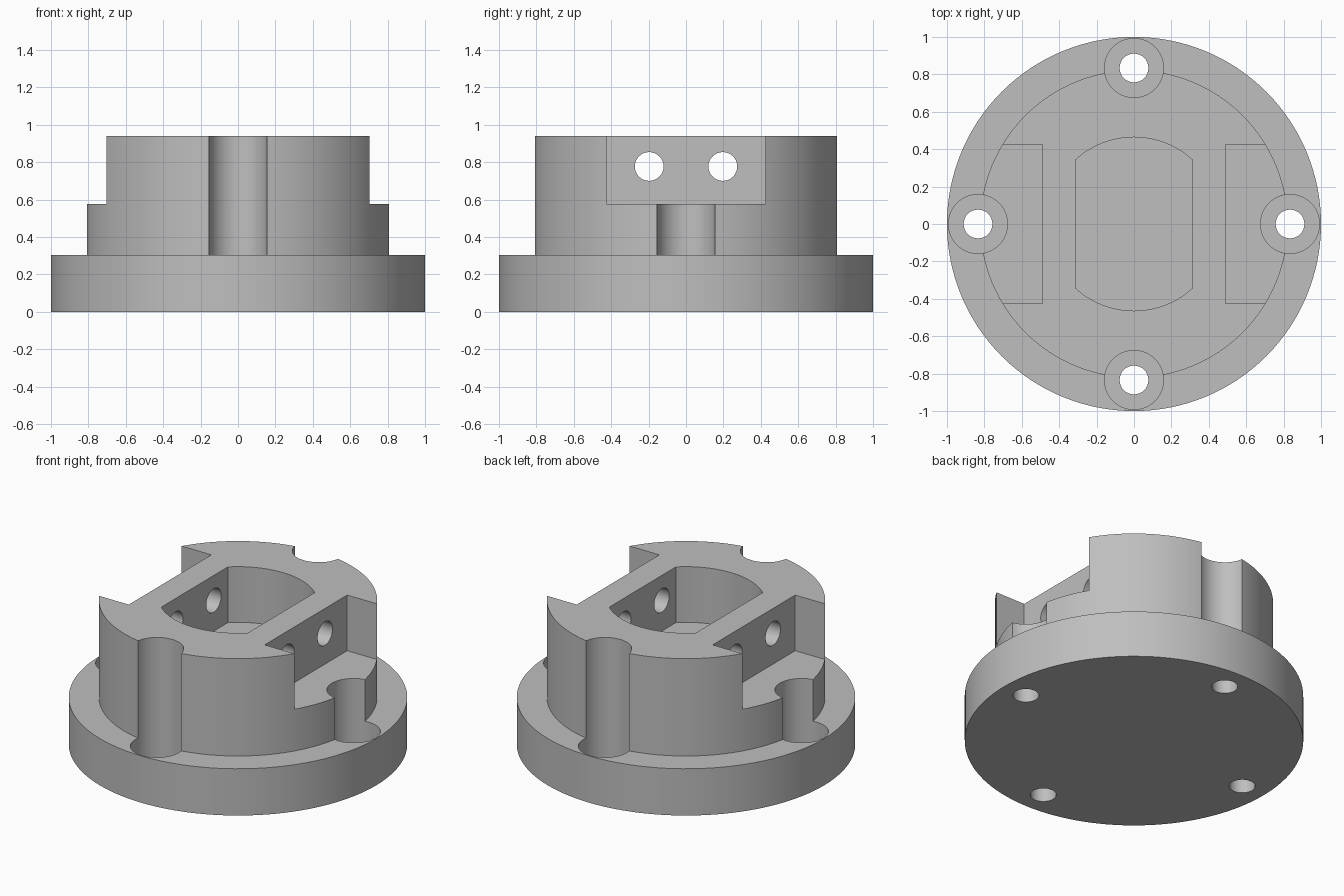
import bpy, bmesh, math

if "Cube" in bpy.data.objects:
    bpy.data.objects.remove(bpy.data.objects["Cube"], do_unlink=True)

TOP, FLANGE_TOP, STEP, BORE_FLOOR = 0.94, 0.305, 0.577, 0.12
BOLT_RING, BORE_R, HOLE_R = 0.834, 0.158, 0.077

grey = bpy.data.materials.new("plain_grey")
grey.use_nodes = True
colour = (0.52, 0.52, 0.52, 1)
grey.diffuse_color = colour
grey.node_tree.nodes["Principled BSDF"].inputs["Base Color"].default_value = colour


def prism(name, outline, z0, z1):
    """Extrude a flat outline between two heights."""
    bm = bmesh.new()
    face = bm.faces.new([bm.verts.new((x, y, z0)) for x, y in outline])
    grown = bmesh.ops.extrude_face_region(bm, geom=[face])["geom"]
    bmesh.ops.translate(bm, vec=(0, 0, z1 - z0),
                        verts=[v for v in grown if isinstance(v, bmesh.types.BMVert)])
    bmesh.ops.recalc_face_normals(bm, faces=bm.faces)
    mesh = bpy.data.meshes.new(name)
    bm.to_mesh(mesh)
    bm.free()
    obj = bpy.data.objects.new(name, mesh)
    bpy.context.collection.objects.link(obj)
    mesh.materials.append(grey)
    return obj


def circle(r, n, cx=0, cy=0):
    return [(cx + r * math.cos(math.tau * i / n), cy + r * math.sin(math.tau * i / n))
            for i in range(n)]


def box(x0, x1, y0, y1):
    return [(x0, y0), (x1, y0), (x1, y1), (x0, y1)]


def combine(target, tool, operation):
    """Apply a boolean and discard the tool."""
    tool.hide_render = True
    mod = target.modifiers.new(operation, "BOOLEAN")
    mod.operation, mod.object, mod.solver = operation, tool, "EXACT"
    bpy.context.view_layer.objects.active = target
    bpy.ops.object.modifier_apply(modifier=mod.name)
    bpy.data.objects.remove(tool, do_unlink=True)


# Round flange with the raised hub on it
hub = prism("flanged_hub", circle(1, 128), 0, FLANGE_TOP)
combine(hub, prism("raised_body", circle(0.822, 128), 0.1, TOP), "UNION")

# Central pocket: a circle with two flat sides
flat, pocket_r = 0.313, 0.464
half = math.acos(flat / pocket_r)
arc = [half + (math.pi - 2 * half) * i / 24 for i in range(25)]
outline = [(pocket_r * math.cos(a), pocket_r * math.sin(a)) for a in arc]
outline += [(-x, -y) for x, y in outline]
combine(hub, prism("pocket_cutter", outline, STEP, TOP + 0.1), "DIFFERENCE")

# Side ledges
for s in (-1, 1):
    ledge = box(*sorted((s * 0.49, s * 1.1)), -0.425, 0.425)
    combine(hub, prism("ledge_cutter", ledge, STEP, TOP + 0.1), "DIFFERENCE")

# Four bolt holes with wide counterbores
for i in range(4):
    a = i * math.pi / 2
    x, y = BOLT_RING * math.cos(a), BOLT_RING * math.sin(a)
    combine(hub, prism("counterbore_cutter", circle(BORE_R, 48, x, y), BORE_FLOOR, TOP + 0.1),
            "DIFFERENCE")
    combine(hub, prism("bolt_cutter", circle(HOLE_R, 32, x, y), -0.1, BORE_FLOOR + 0.1),
            "DIFFERENCE")

# Cross holes through both pocket walls
for y in (-0.197, 0.197):
    drill = prism("cross_hole_cutter", circle(HOLE_R, 32), -1, 1)
    drill.rotation_euler = (0, math.pi / 2, 0)
    drill.location = (0, y, 0.777)
    bpy.context.view_layer.update()
    combine(hub, drill, "DIFFERENCE")

bpy.ops.object.select_all(action="DESELECT")
hub.select_set(True)
bpy.context.view_layer.objects.active = hub
bpy.ops.object.shade_smooth_by_angle(angle=math.radians(30))
